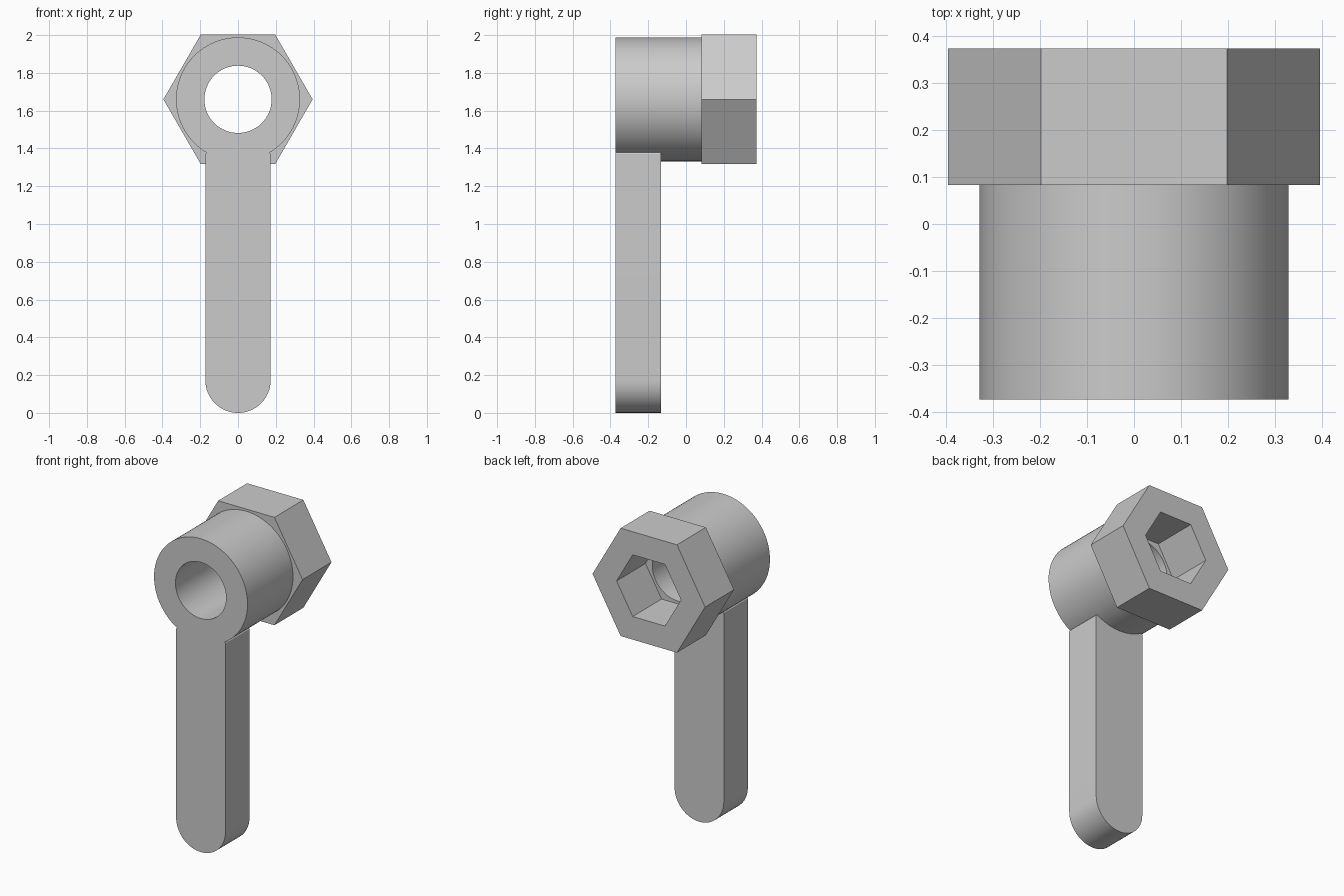
import bpy
import bmesh
from math import cos, sin, pi, radians

if "Cube" in bpy.data.objects:
    bpy.data.objects.remove(bpy.data.objects["Cube"], do_unlink=True)

AXIS_Z = 1.66                 # height of the bore axis
FRONT, STEP, BACK = -0.373, 0.083, 0.373
HANDLE_R = 0.173

grey = bpy.data.materials.new("plain grey")
grey.use_nodes = True
colour = (0.6, 0.6, 0.6, 1)
grey.diffuse_color = colour
grey.node_tree.nodes["Principled BSDF"].inputs["Base Color"].default_value = colour


def arc(radius, z, start, end, steps):
    """Points (x, z) along an arc, end excluded."""
    angles = [start + (end - start) * i / steps for i in range(steps)]
    return [(radius * cos(a), z + radius * sin(a)) for a in angles]


def prism(name, outline, y0, y1):
    """Extrude an x-z outline from y0 to y1."""
    bm = bmesh.new()
    face = bm.faces.new([bm.verts.new((x, y0, z)) for x, z in outline])
    new = bmesh.ops.extrude_face_region(bm, geom=[face])["geom"]
    verts = [v for v in new if isinstance(v, bmesh.types.BMVert)]
    bmesh.ops.translate(bm, verts=verts, vec=(0, y1 - y0, 0))
    bmesh.ops.recalc_face_normals(bm, faces=bm.faces)
    mesh = bpy.data.meshes.new(name)
    bm.to_mesh(mesh)
    bm.free()
    mesh.materials.append(grey)
    obj = bpy.data.objects.new(name, mesh)
    bpy.context.collection.objects.link(obj)
    return obj


def select(obj):
    bpy.ops.object.select_all(action="DESELECT")
    obj.select_set(True)
    bpy.context.view_layer.objects.active = obj


def combine(target, tool, operation):
    """Apply a boolean and discard the tool."""
    select(target)
    mod = target.modifiers.new("combine", "BOOLEAN")
    mod.operation, mod.solver, mod.object = operation, "EXACT", tool
    bpy.ops.object.modifier_apply(modifier=mod.name)
    bpy.data.objects.remove(tool, do_unlink=True)


def ring(radius, sides):
    return arc(radius, AXIS_Z, 0, 2 * pi, sides)


# Round collar with the flat round-ended handle grown from its front
body = prism("collar_and_handle", ring(0.328, 96), FRONT, STEP)
handle_outline = arc(HANDLE_R, HANDLE_R, pi, 2 * pi, 32)
handle_outline += [(HANDLE_R, HANDLE_R), (HANDLE_R, 1.37), (0.163, 1.385), (0.163, 1.42),
                   (-0.163, 1.42), (-0.163, 1.385), (-HANDLE_R, 1.37)]
handle = prism("handle", handle_outline, FRONT, -0.132)
combine(body, handle, "UNION")

# Hexagonal head behind the collar
head = prism("hex_head", ring(0.395, 6), STEP, BACK)
combine(body, head, "UNION")

# Round bore from the front, hexagonal socket from the back
combine(body, prism("bore_cutter", ring(0.178, 64), FRONT - 0.1, STEP + 0.05), "DIFFERENCE")
combine(body, prism("socket_cutter", ring(0.226, 6), STEP, BACK + 0.1), "DIFFERENCE")
body.name = "wrench_body"

select(body)
bpy.ops.object.shade_smooth_by_angle(angle=radians(30))
